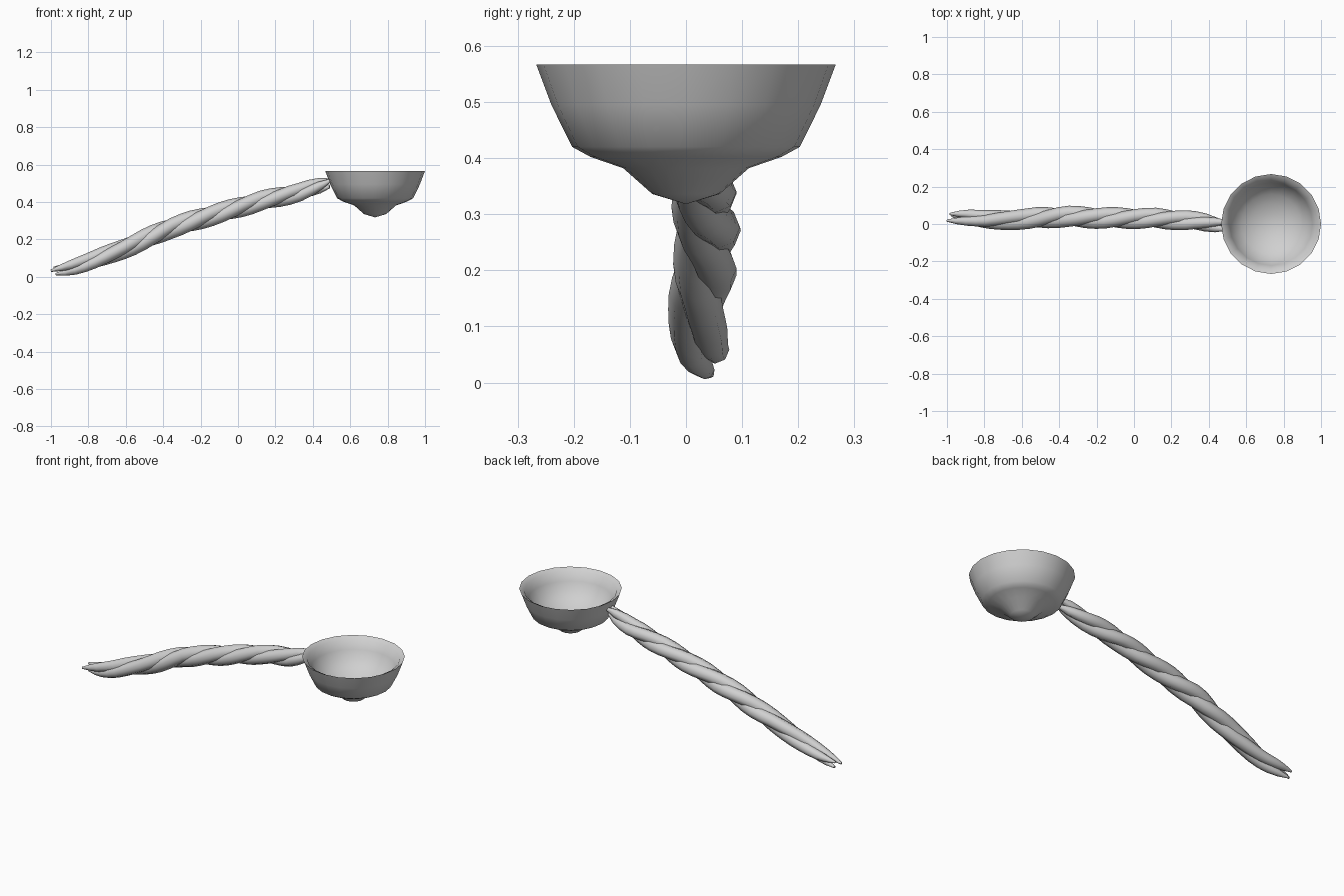
import bpy, bmesh, math
from mathutils import Vector

if "Cube" in bpy.data.objects:
    bpy.data.objects.remove(bpy.data.objects["Cube"])

grey = bpy.data.materials.new("grey metal")
grey.diffuse_color = (0.63, 0.63, 0.63, 1)
grey.use_nodes = True
grey.node_tree.nodes["Principled BSDF"].inputs["Base Color"].default_value = grey.diffuse_color


def finish(name, bm, angle):
    bmesh.ops.recalc_face_normals(bm, faces=bm.faces)
    mesh = bpy.data.meshes.new(name)
    bm.to_mesh(mesh)
    bm.free()
    mesh.materials.append(grey)
    obj = bpy.data.objects.new(name, mesh)
    bpy.context.collection.objects.link(obj)
    bpy.ops.object.select_all(action='DESELECT')
    bpy.context.view_layer.objects.active = obj
    obj.select_set(True)
    bpy.ops.object.shade_smooth_by_angle(angle=math.radians(angle))


def skin(bm, rings):
    """Bridge rings of points; a single-point ring closes to a tip."""
    rows = [[bm.verts.new(p) for p in ring] for ring in rings]
    for a, b in zip(rows, rows[1:]):
        n = max(len(a), len(b))
        for i in range(n):
            j = (i + 1) % n
            quad = [a[i % len(a)], a[j % len(a)], b[j % len(b)], b[i % len(b)]]
            bm.faces.new(list(dict.fromkeys(quad)))


def lerp(table, x):
    for (x0, *a), (x1, *b) in zip(table, table[1:]):
        if x <= x1:
            f = (x - x0) / (x1 - x0)
            return [p + (q - p) * f for p, q in zip(a, b)]
    return list(table[-1][1:])


# Bowl: outside from the foot up, over the bevelled rim, then down the inside
profile = [(0, .318), (.06, .336), (.112, .382), (.17, .402), (.203, .42),
           (.24, .495), (.267, .567), (.241, .553), (.222, .505), (.196, .46),
           (.16, .427), (.11, .400), (.055, .383), (0, .377)]
SIDES = 20
rings = []
for r, z in profile:
    n = SIDES if r else 1
    rings.append([Vector((.733 + r * math.cos(math.tau * i / n),
                          r * math.sin(math.tau * i / n), z)) for i in range(n)])
bm = bmesh.new()
skin(bm, rings)
finish("bowl", bm, 60)

# Handle: three strands twisted round a gently bowed centre line (x, y, z)
centre = [(-1, .040, .030), (-.9, .033, .048), (-.8, .022, .076), (-.6, .026, .155),
          (-.37, .040, .258), (-.165, .032, .322), (.128, .030, .407),
          (.33, .015, .452), (.5, -.008, .508)]
# Twist along the handle, counted in thirds of a turn
twist = [(-1, -.2), (-.93, 0), (-.57, 1), (-.37, 2), (-.16, 3), (.05, 4),
         (.26, 5), (.5, 6)]
girth = [(0, .006), (.03, .016), (.07, .025), (.16, .033), (.3, .037), (.5, .038),
         (.86, .034), (.94, .028), (.98, .020), (1, .010)]


def strand(name, third, start, end):
    steps, sides = 28, 8

    def path(x):
        t = (lerp(twist, x)[0] + third) * math.tau / 3
        y, z = lerp(centre, x)
        return Vector((x, y - .022 * math.sin(t), z - .021 * math.cos(t)))

    rings = []
    for k in range(steps + 1):
        f = k / steps
        x = start + (end - start) * f
        p = path(x)
        d = (path(x + .02) - path(x - .02)).normalized()
        u = d.cross(Vector((0, 0, 1))).normalized()
        v = u.cross(d)
        r = lerp(girth, f)[0]
        rings.append([p + r * (u * math.cos(math.tau * i / sides)
                               + v * math.sin(math.tau * i / sides))
                      for i in range(sides)])
    rings.insert(0, [path(start)])
    rings.append([path(end)])
    bm = bmesh.new()
    skin(bm, rings)
    finish(name, bm, 60)


strand("handle_strand_lower", 0, -.975, .49)
strand("handle_strand_front", 1, -1, .49)
strand("handle_strand_back", 2, -.985, .49)
